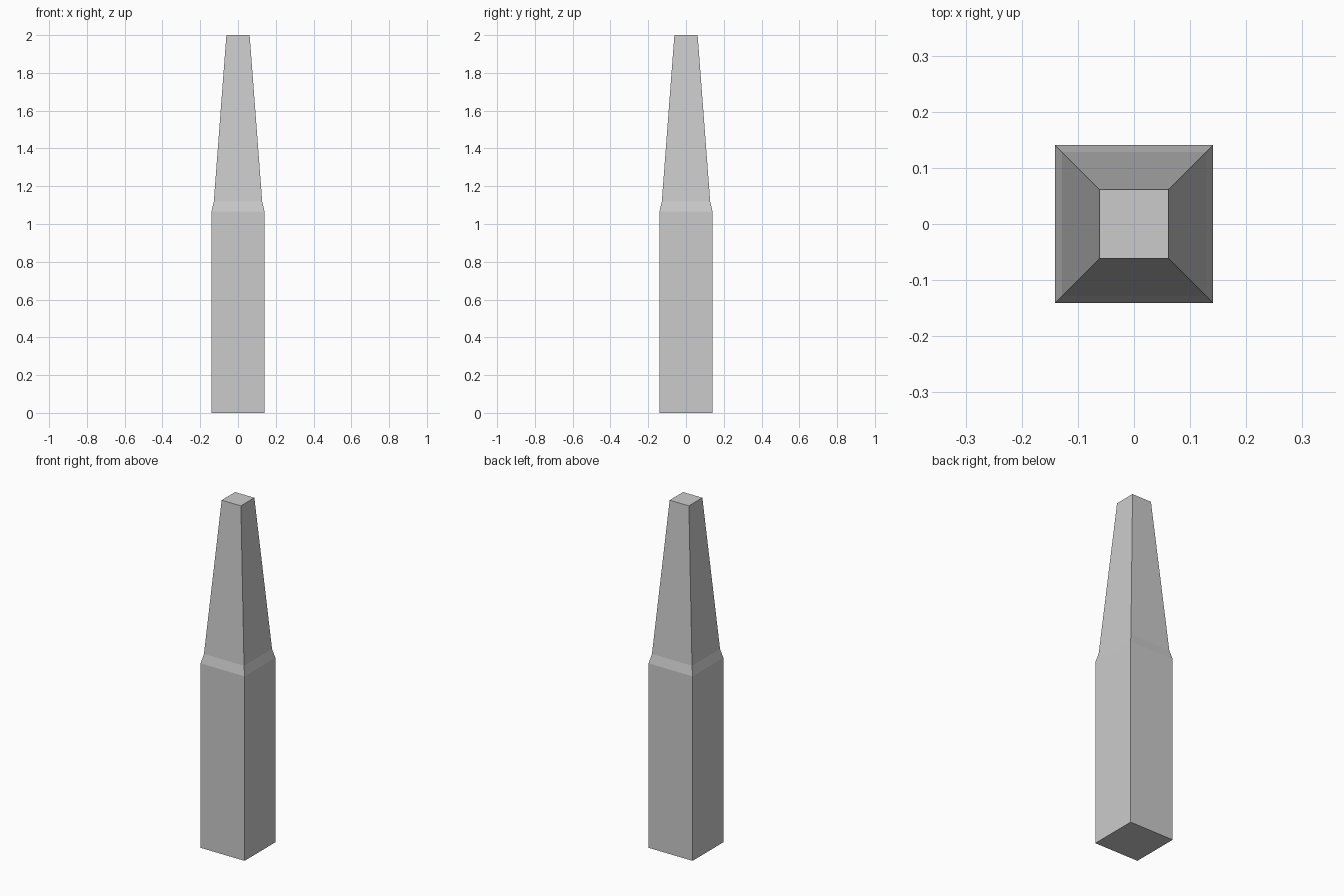
import bpy, bmesh

if "Cube" in bpy.data.objects:
    bpy.data.objects.remove(bpy.data.objects["Cube"])

# (height, half width) of each square ring, bottom to top
PROFILE = [(0.0, 0.1405), (1.066, 0.1405), (1.119, 0.128), (2.0, 0.0615)]
CORNERS = [(-1, -1), (1, -1), (1, 1), (-1, 1)]

bm = bmesh.new()
rings = [[bm.verts.new((sx * w, sy * w, z)) for sx, sy in CORNERS] for z, w in PROFILE]

# Side walls: straight shaft, sloped shoulder, long taper
for low, high in zip(rings, rings[1:]):
    for i in range(4):
        j = (i + 1) % 4
        bm.faces.new((low[i], low[j], high[j], high[i]))

# Flat base and tip
bm.faces.new(rings[0][::-1])
bm.faces.new(rings[-1])

mesh = bpy.data.meshes.new("tapered_post")
bm.to_mesh(mesh)
bm.free()
post = bpy.data.objects.new("tapered_post", mesh)
bpy.context.collection.objects.link(post)
